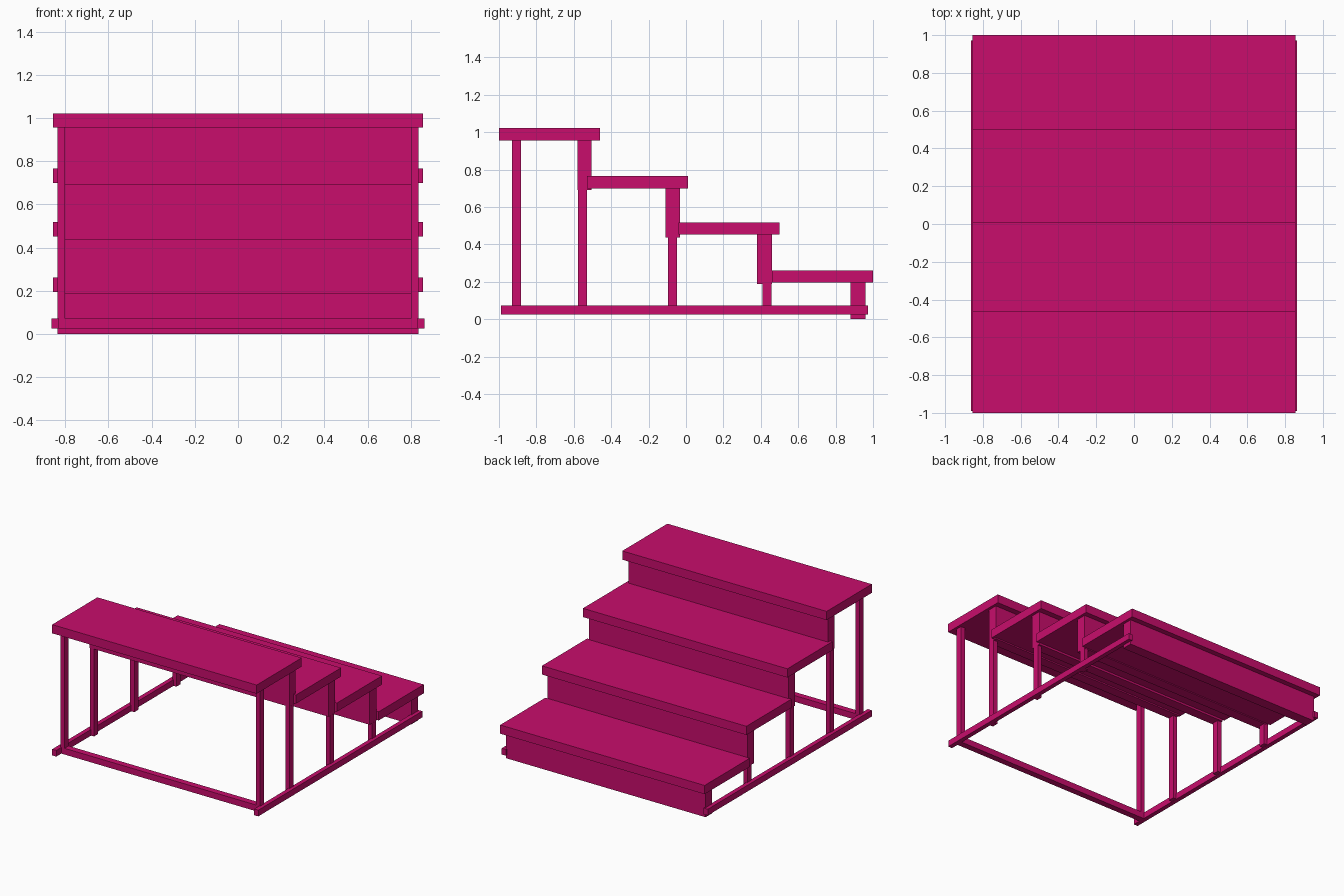
import bpy
import bmesh
from mathutils import Vector

cube = bpy.data.objects.get("Cube")
if cube:
    bpy.data.objects.remove(cube, do_unlink=True)

paint = bpy.data.materials.new("magenta paint")
paint.use_nodes = True
color = (0.58, 0.004, 0.15, 1)
paint.diffuse_color = color
paint.node_tree.nodes["Principled BSDF"].inputs["Base Color"].default_value = color


def box(name, x, y, z):
    """Flat-faced box given its (min, max) extent on each axis."""
    low, high = (Vector(corner) for corner in zip(x, y, z))
    bm = bmesh.new()
    bmesh.ops.create_cube(bm, size=1)
    bmesh.ops.scale(bm, vec=high - low, verts=bm.verts)
    mesh = bpy.data.meshes.new(name)
    bm.to_mesh(mesh)
    bm.free()
    mesh.materials.append(paint)
    obj = bpy.data.objects.new(name, mesh)
    obj.location = (low + high) / 2
    bpy.context.collection.objects.link(obj)
    return obj


def pair(name, inner, outer, y, z):
    """Matching boxes on the left and right sides."""
    box("left_" + name, (inner, outer), y, z)
    box("right_" + name, (-outer, -inner), y, z)


TREAD_X, RISER_X = 0.856, 0.836
RAIL_TOP = 0.072

# Each step: tread front y, tread underside z, riser y range, riser bottom z
steps = [
    (-1.0, 0.955, (-0.58, -0.505), 0.69),
    (-0.53, 0.70, (-0.11, -0.033), 0.436),
    (-0.04, 0.452, (0.38, 0.46), 0.188),
    (0.46, 0.195, (0.88, 0.96), 0.0),
]
for i, (front, under, riser_y, bottom) in enumerate(steps, 1):
    box(f"tread_{i}", (-TREAD_X, TREAD_X), (front, front + 0.54), (under, under + 0.066))
    box(f"riser_{i}", (-RISER_X, RISER_X), riser_y, (bottom, under))

# Legs: a tall pair at the front, then one pair below each raised riser
legs = [(-0.93, 0.955), (-0.577, 0.69), (-0.095, 0.436), (0.41, 0.188)]
for i, (y, top) in enumerate(legs, 1):
    pair(f"leg_{i}", 0.802, 0.837, (y, y + 0.048), (RAIL_TOP - 0.045, top))

# Base frame
pair("base_rail", 0.829, 0.863, (-0.99, 0.972), (0.025, RAIL_TOP))
box("front_cross_rail", (-0.829, 0.829), (-0.93, -0.882), (0.025, RAIL_TOP))
